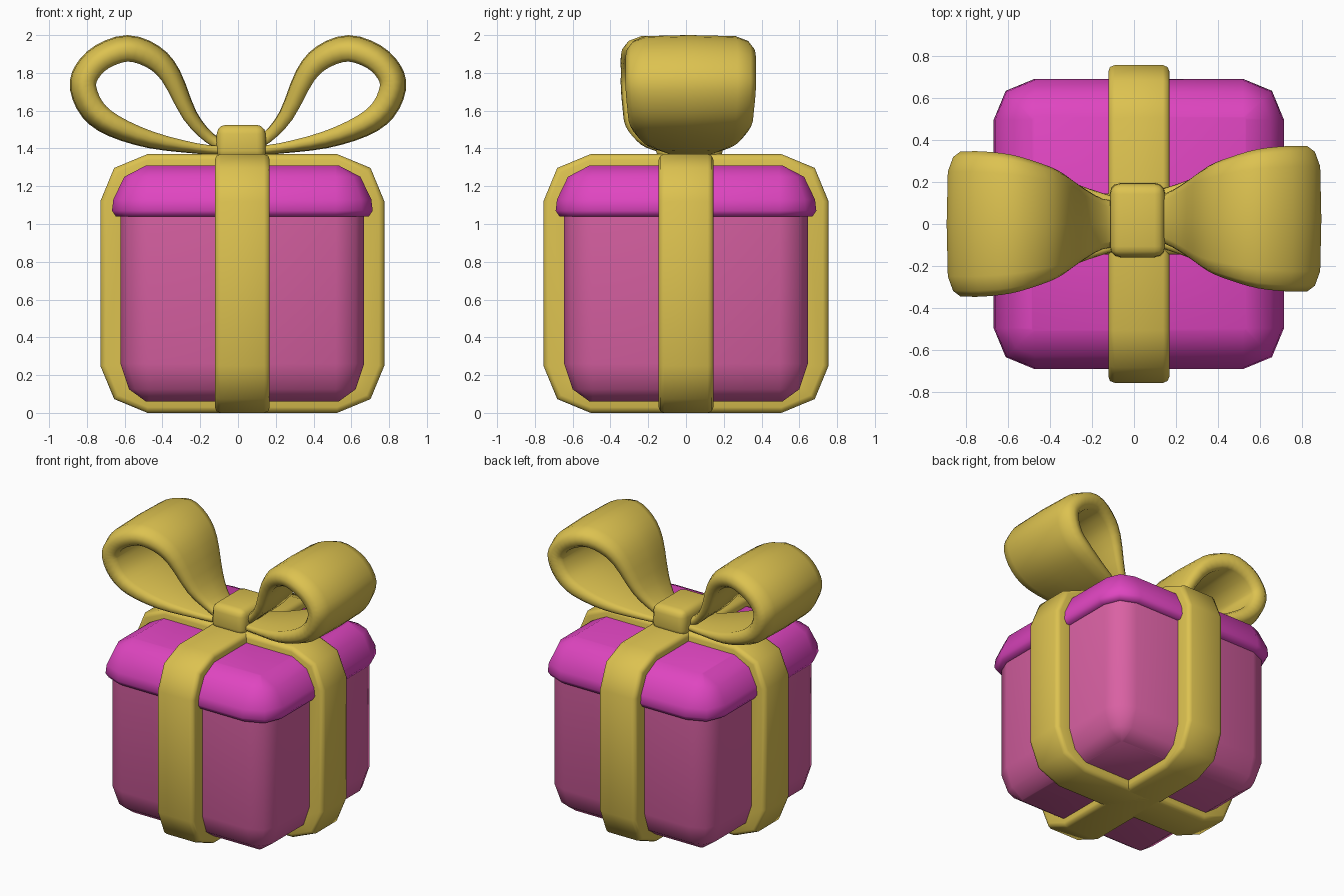
import bpy, bmesh, math
from mathutils import Vector

if "Cube" in bpy.data.objects:
    bpy.data.objects.remove(bpy.data.objects["Cube"])

CX = 0.023  # box sits slightly right of the bow centre


def material(name, rgb):
    m = bpy.data.materials.new(name)
    m.diffuse_color = (*rgb, 1)
    m.use_nodes = True
    m.node_tree.nodes["Principled BSDF"].inputs["Base Color"].default_value = m.diffuse_color
    return m


GOLD = material("gold", (0.72, 0.54, 0.08))
PINK = material("pink", (0.70, 0.12, 0.37))
MAGENTA = material("magenta", (0.74, 0.06, 0.53))


def loft(name, rings, mat, closed=False, angle=60):
    """Skin a list of point rings; cap the ends unless the rings form a closed loop."""
    bm = bmesh.new()
    vs = [[bm.verts.new(p) for p in r] for r in rings]
    n = len(vs[0])
    for i in range(len(vs) if closed else len(vs) - 1):
        a, b = vs[i], vs[(i + 1) % len(vs)]
        for j in range(n):
            k = (j + 1) % n
            bm.faces.new((a[j], a[k], b[k], b[j]))
    if not closed:
        bm.faces.new(vs[0])
        bm.faces.new(vs[-1])
    return finish(name, bm, mat, angle)


def finish(name, bm, mat, angle):
    bmesh.ops.recalc_face_normals(bm, faces=bm.faces)
    me = bpy.data.meshes.new(name)
    bm.to_mesh(me)
    bm.free()
    me.materials.append(mat)
    ob = bpy.data.objects.new(name, me)
    bpy.context.collection.objects.link(ob)
    bpy.ops.object.select_all(action='DESELECT')
    ob.select_set(True)
    bpy.context.view_layer.objects.active = ob
    bpy.ops.object.shade_smooth_by_angle(angle=math.radians(angle))
    return ob


def rounded(fx, fy, r):
    """Rectangle with flat half lengths fx, fy and two-segment corners of radius r."""
    pts = []
    for q, (sx, sy) in enumerate([(1, 1), (-1, 1), (-1, -1), (1, -1)]):
        for s in range(3):
            a = math.radians(90 * q + 45 * s)
            pts.append((sx * fx + r * math.cos(a), sy * fy + r * math.sin(a)))
    return pts


def box(name, levels, mat, flat=0.495):
    rings = [[(CX + x, y, z) for x, y in rounded(flat, flat, h - flat)] for h, z in levels]
    return loft(name, rings, mat)


# Box body and lid
box("box_body", [(0.51, 0.06), (0.60, 0.125), (0.645, 0.26), (0.645, 1.10)], PINK)
box("lid", [(0.63, 1.04), (0.67, 1.04), (0.69, 1.07), (0.683, 1.13),
            (0.625, 1.25), (0.51, 1.31)], MAGENTA)


# Two ribbons wrapped around the box, crossing on top and underneath
def ribbon(name, along_y, half, w=0.145):
    section = [(-w, 0.13), (-w, 0.03), (-w + 0.008, 0.009), (-w + 0.03, 0),
               (w - 0.03, 0), (w - 0.008, 0.009), (w, 0.03), (w, 0.13)]
    rings = []
    for side, depth in section:
        ring = []
        for u, v in rounded(half - 0.25, 0.435, 0.25 - depth):
            z = 0.685 + v
            ring.append((CX + side, u, z) if along_y else (CX + u, side, z))
        rings.append(ring)
    return loft(name, rings, GOLD, closed=True)


ribbon("ribbon_front_back", True, 0.755)
ribbon("ribbon_left_right", False, 0.752)

# Bow loops: path points as x, z, thickness, half width
PATH = [(0.06, 1.41, 0.06, 0.11), (0.15, 1.455, 0.06, 0.12), (0.255, 1.575, 0.08, 0.18),
        (0.355, 1.785, 0.11, 0.25), (0.45, 1.885, 0.13, 0.29), (0.585, 1.93, 0.14, 0.33),
        (0.72, 1.885, 0.14, 0.345), (0.80, 1.805, 0.14, 0.345), (0.82, 1.72, 0.14, 0.345),
        (0.77, 1.605, 0.135, 0.335), (0.66, 1.52, 0.12, 0.32), (0.46, 1.445, 0.09, 0.26),
        (0.22, 1.40, 0.055, 0.17), (0.06, 1.385, 0.05, 0.12)]
SECTION = [(-0.72, 0.46), (0, 0.5), (0.72, 0.46), (0.92, 0.28), (1, 0.02), (0.96, -0.36),
           (0.86, -0.5), (0, -0.44), (-0.86, -0.5), (-0.96, -0.36), (-1, 0.02), (-0.92, 0.28)]


def smooth_path(pts, steps=3):
    """Catmull-Rom interpolation through the points."""
    p = [Vector(q) for q in pts]
    p = [2 * p[0] - p[1]] + p + [2 * p[-1] - p[-2]]
    out = []
    for i in range(1, len(p) - 2):
        a, b, c, d = p[i - 1:i + 3]
        for s in range(steps):
            t = s / steps
            out.append(0.5 * (2 * b + (c - a) * t + (2 * a - 5 * b + 4 * c - d) * t * t
                              + (3 * b - a - 3 * c + d) * t ** 3))
    return out + [p[-2]]


def bow_loop(name, sign, y0):
    pts = smooth_path(PATH)
    rings = []
    for i, p in enumerate(pts):
        t = pts[min(i + 1, len(pts) - 1)] - pts[max(i - 1, 0)]
        n = Vector((-t[1], t[0])).normalized()
        rings.append([(sign * (p[0] + n[0] * v * p[2]), y0 + u * p[3], p[1] + n[1] * v * p[2])
                      for u, v in SECTION])
    return loft(name, rings, GOLD)


bow_loop("bow_loop_left", -1, 0.0)
bow_loop("bow_loop_right", 1, 0.025)

# Knot
bm = bmesh.new()
bmesh.ops.create_cube(bm, size=1)
for v in bm.verts:
    k = 1 if v.co.z < 0 else 0.97
    v.co = (0.017 + v.co.x * 0.265 * k, 0.018 + v.co.y * 0.355 * k, 1.4325 + v.co.z * 0.185)
bmesh.ops.bevel(bm, geom=bm.edges[:], offset=0.048, segments=3, profile=0.5, affect='EDGES')
finish("knot", bm, GOLD, 60)
